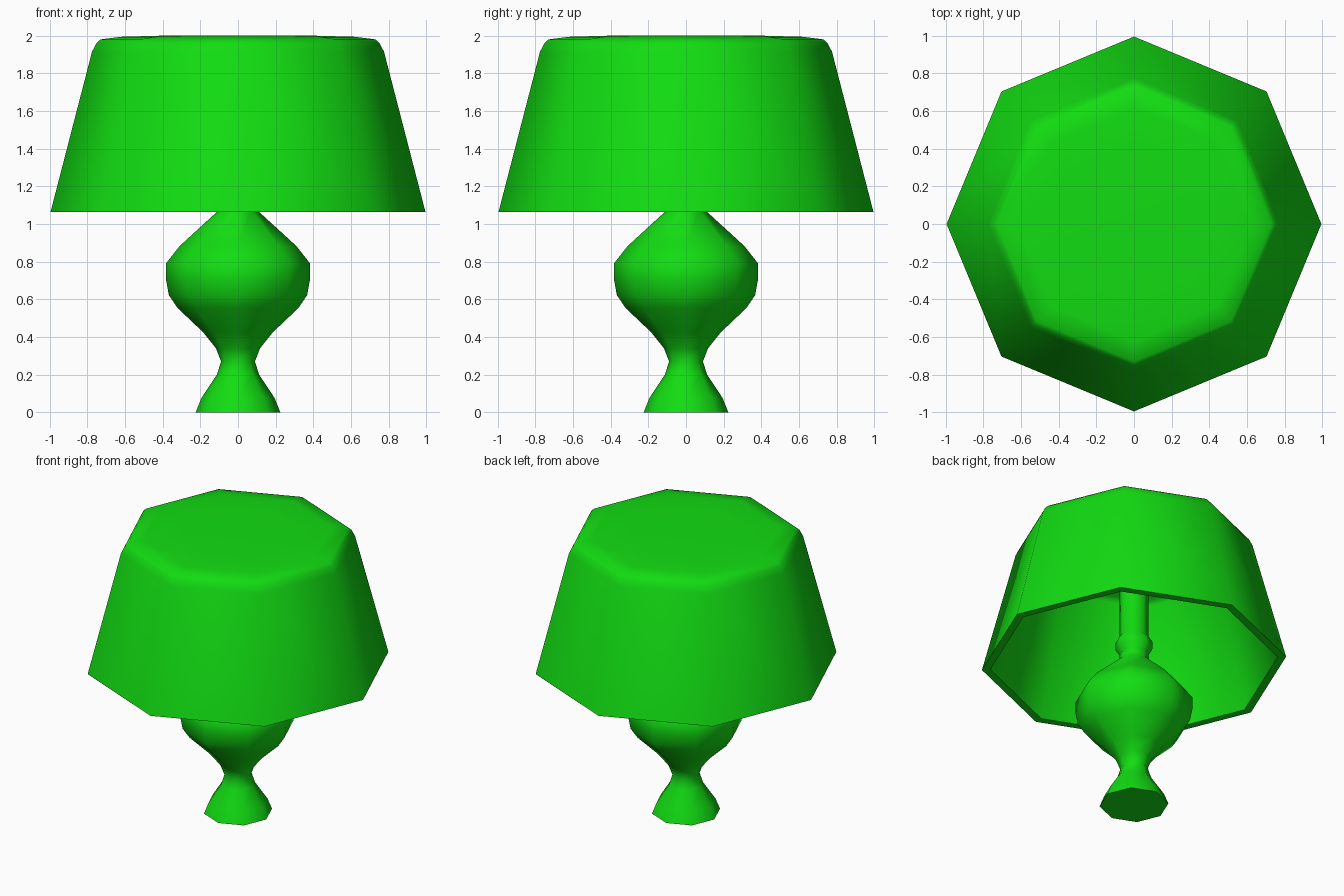
import bpy, bmesh, math

if "Cube" in bpy.data.objects:
    bpy.data.objects.remove(bpy.data.objects["Cube"])

SIDES = 8

green = bpy.data.materials.new("green")
green.diffuse_color = (0.006, 0.72, 0.006, 1)
green.use_nodes = True
green.node_tree.nodes["Principled BSDF"].inputs["Base Color"].default_value = green.diffuse_color


def lathe(name, profile):
    """Spin (radius, z) points around z; radius 0 makes a single pole vertex."""
    bm = bmesh.new()
    rings = []
    for r, z in profile:
        if r == 0:
            rings.append([bm.verts.new((0, 0, z))] * SIDES)
        else:
            rings.append([bm.verts.new((r * math.cos(a), r * math.sin(a), z))
                          for a in (2 * math.pi * i / SIDES for i in range(SIDES))])
    for low, high in zip(rings, rings[1:]):
        for i in range(SIDES):
            j = (i + 1) % SIDES
            corners = [low[i], low[j], high[j], high[i]]
            bm.faces.new(list(dict.fromkeys(corners)))
    bmesh.ops.recalc_face_normals(bm, faces=bm.faces)
    mesh = bpy.data.meshes.new(name)
    bm.to_mesh(mesh)
    bm.free()
    mesh.materials.append(green)
    obj = bpy.data.objects.new(name, mesh)
    bpy.context.collection.objects.link(obj)
    bpy.ops.object.select_all(action='DESELECT')
    obj.select_set(True)
    bpy.context.view_layer.objects.active = obj
    bpy.ops.object.shade_smooth_by_angle(angle=math.radians(60))
    return obj


# Turned foot, vase body, collar and stem running up into the shade
lathe("lamp_stand", [
    (0, 0), (0.225, 0), (0.195, 0.075), (0.112, 0.20), (0.09, 0.27),
    (0.117, 0.34), (0.186, 0.426), (0.32, 0.553), (0.367, 0.622),
    (0.383, 0.71), (0.383, 0.79), (0.31, 0.883), (0.10, 1.075),
    (0.095, 1.13), (0.122, 1.17), (0.122, 1.22), (0.096, 1.26),
    (0.096, 1.94), (0, 1.94)])

# Hollow shade: slightly domed top, rounded shoulder, thick rim, inner wall
lathe("lamp_shade", [
    (0, 2.0), (0.40, 2.0), (0.62, 1.994), (0.73, 1.98), (0.752, 1.96),
    (0.775, 1.915), (0.995, 1.065), (0.94, 1.065),
    (0.725, 1.90), (0.69, 1.93), (0, 1.93)])
